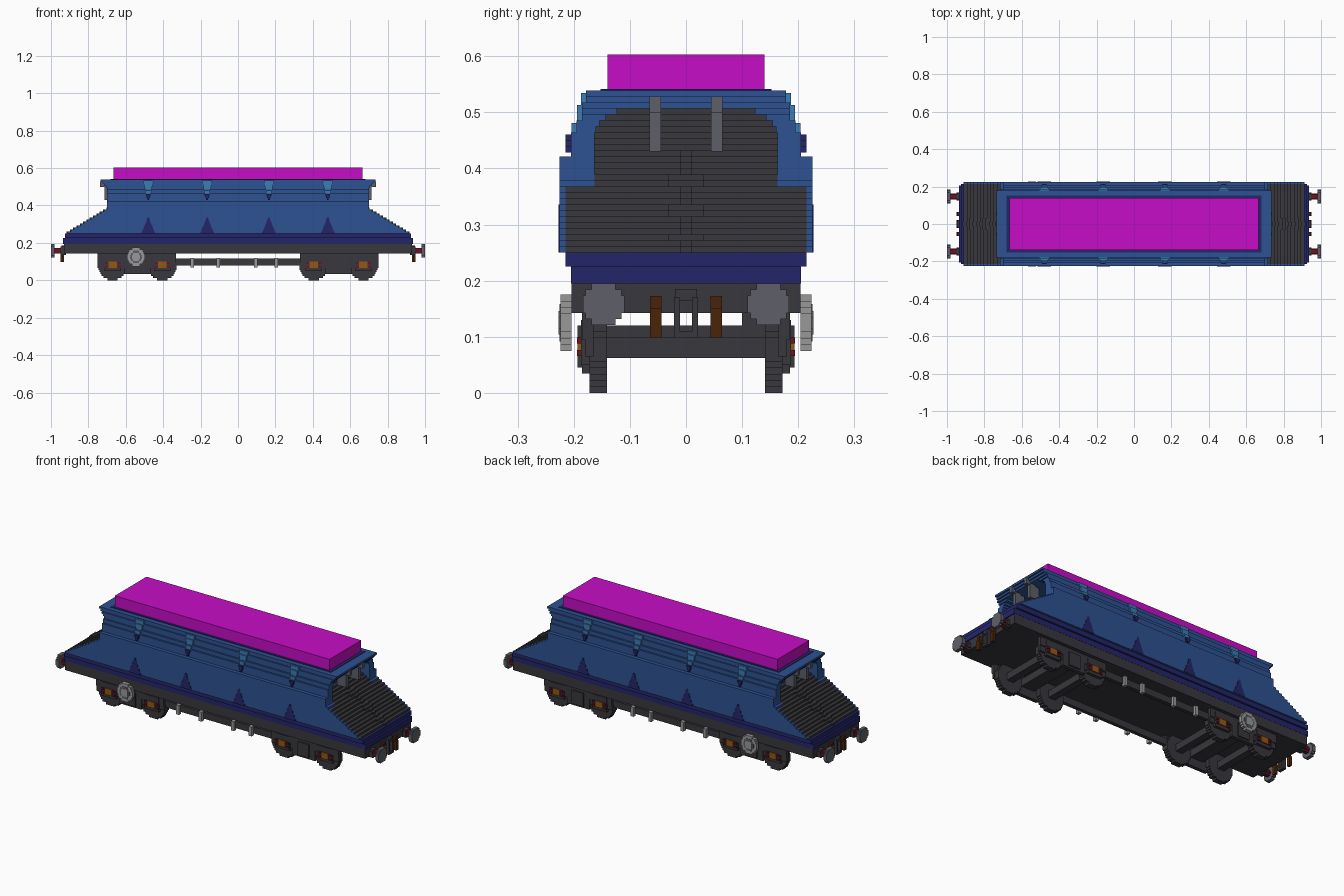
import bpy, bmesh, math
from mathutils import Matrix, Vector

cube = bpy.data.objects.get("Cube")
if cube:
    bpy.data.objects.remove(cube, do_unlink=True)

V = 0.0107  # size of one block step


def material(name, rgb):
    lin = [((c / 255 + 0.055) / 1.055) ** 2.4 if c > 10 else c / 255 / 12.92 for c in rgb] + [1.0]
    m = bpy.data.materials.new(name)
    m.diffuse_color = lin
    m.use_nodes = True
    m.node_tree.nodes["Principled BSDF"].inputs["Base Color"].default_value = lin
    return m


BLUE = material("body blue", (46, 82, 146))
NAVY = material("navy", (36, 37, 106))
SKY = material("light blue", (60, 124, 180))
DARK = material("dark grey", (56, 55, 60))
GREY = material("mid grey", (94, 96, 105))
LIGHT = material("light grey", (152, 152, 153))
LOAD = material("magenta", (198, 13, 198))
BROWN = material("brown", (74, 37, 10))
RED = material("dark red", (112, 18, 36))
OCHRE = material("ochre", (146, 88, 22))


def build(name, mat, boxes, mirror=""):
    """Make one object from (x0, x1, y0, y1, z0, z1) boxes, mirrored on the named axes."""
    for axis in mirror:
        k = 0 if axis == "x" else 2
        flipped = []
        for b in boxes:
            c = list(b)
            c[k], c[k + 1] = -b[k + 1], -b[k]
            flipped.append(c)
        boxes = list(boxes) + flipped
    bm = bmesh.new()
    for x0, x1, y0, y1, z0, z1 in boxes:
        centre = Vector((x0 + x1, y0 + y1, z0 + z1)) / 2
        size = Matrix.Diagonal((x1 - x0, y1 - y0, z1 - z0, 1))
        bmesh.ops.create_cube(bm, size=1, matrix=Matrix.Translation(centre) @ size)
    mesh = bpy.data.meshes.new(name)
    bm.to_mesh(mesh)
    bm.free()
    mesh.materials.append(mat)
    ob = bpy.data.objects.new(name, mesh)
    bpy.context.collection.objects.link(ob)
    return ob


def disc(axis, u, z, r, a0, a1):
    """Stepped disc facing along x or y, centred at (u, z)."""
    n = max(3, round(2 * r / V))
    h = 2 * r / n
    out = []
    for i in range(n):
        zc = -r + (i + 0.5) * h
        w = max(V / 2, round(math.sqrt(r * r - zc * zc) / V * 2) * V / 2)
        w = min(w, r)
        span = (u - w, u + w)
        xy = (a0, a1) + span if axis == "x" else span + (a0, a1)
        out.append(xy + (z + zc - h / 2, z + zc + h / 2))
    return out


# Hopper cross-section rules by height
def half_width(z):
    for top, w in ((0.42, 0.225), (0.46, 0.205), (0.486, 0.195), (0.515, 0.185)):
        if z < top:
            return w
    return 0.178


def slope_x(z):
    return 0.92 - (z - 0.25) * 1.66


def half_length(z):
    if z < 0.50:
        return max(0.70, slope_x(z))
    return 0.705 + (z - 0.50) * 0.9


def arch(z):
    if z < 0.365:
        return 0.215
    if z < 0.455:
        return 0.163
    t = min(1, (z - 0.455) / 0.052)
    return 0.09 + 0.073 * math.sqrt(1 - t * t)


# Hopper: stepped blue walls around sloping dark end sheets set under the eaves
walls, slopes, eaves = [], [], []
for i in range(27):
    z0 = 0.25 + i * V
    z1, zc = z0 + V, z0 + V / 2
    hx, hy, a = half_length(zc), half_width(zc), arch(zc)
    if zc < 0.507:
        walls.append((-hx, hx, a, hy, z0, z1))
        slopes.append((-slope_x(zc), slope_x(zc), -a, a, z0, z1))
    else:
        eaves.append((-hx, hx, -hy, hy, z0, z1))
build("hopper_side_walls", BLUE, walls, "y")
build("hopper_end_slopes", DARK, slopes)
build("hopper_top_rim", BLUE, eaves)

# Ladder spine and rungs lying on the end slopes
rail = []
for i in range(17):
    z0 = 0.25 + i * V
    x = slope_x(z0 + V / 2)
    w = 0.032 if i in (2, 6, 7, 11, 12) else 0.01
    rail.append((x - 0.02, x + 0.006, -w, w, z0, z0 + V))
build("end_ladders", DARK, rail, "x")
build("eave_brackets", GREY, [(0.66, 0.715, 0.045, 0.065, 0.43, 0.50),
                              (0.68, 0.738, 0.045, 0.065, 0.50, 0.528)], "xy")

# Load and dark lining of the opening
build("opening_lining", NAVY, [(-0.682, 0.682, -0.152, 0.152, 0.53, 0.5415)])
build("load", LOAD, [(-0.665, 0.665, -0.14, 0.14, 0.53, 0.603)])

# Side ribs: light blue at the top, navy tips and stepped navy feet
ribs, tips, feet = [], [], []
for x in (-0.48, -0.165, 0.165, 0.48):
    for i in range(7):
        z0 = 0.46 + i * V
        y = half_width(z0 + V / 2)
        w = 0.014 + 0.0022 * i
        ribs.append((x - w, x + w, y - 0.01, y + 0.0095, z0, z0 + V))
    for i in range(3):
        w = 0.005 + 0.004 * i
        z0 = 0.428 + i * V
        tips.append((x - w, x + w, 0.19, 0.2145, z0, z0 + V))
    for i in range(8):
        w = 0.033 * (1 - i / 8) ** 1.2 + 0.003
        z0 = 0.25 + i * V
        feet.append((x - w, x + w, 0.22, 0.2275, z0, z0 + V))
build("rib_tops", SKY, ribs, "y")
build("rib_tips", NAVY, tips, "y")
build("rib_feet", NAVY, feet, "y")

# Underframe
build("navy_sill", NAVY, [(-0.925, 0.925, -0.215, 0.215, 0.225, 0.25),
                          (-0.935, 0.935, -0.205, 0.205, 0.195, 0.225)])
build("main_frame", DARK, [(-0.93, 0.93, -0.204, 0.204, 0.142, 0.195)])
build("brake_rods", DARK, [(-0.34, 0.34, 0.15, 0.17, 0.08, 0.117)], "y")
build("rod_hangers", LIGHT, [(x - 0.009, x + 0.009, 0.165, 0.185, 0.068, 0.12)
                             for x in (-0.245, -0.105, 0.095, 0.205)], "y")

# Bogies
C = 0.5375
wheels, frames, axles, boxes, springs = [], [], [], [], []
frames += [(C - 0.205, C + 0.213, 0.165, 0.185, 0.095, 0.143),
           (C - 0.07, C + 0.07, 0.165, 0.185, 0.035, 0.10),
           (C - 0.035, C + 0.035, 0.18, 0.193, 0.045, 0.12),
           (C - 0.205, C + 0.213, 0.165, 0.18, 0.065, 0.095)]
axles += [(C - 0.04, C + 0.04, -0.17, 0.17, 0.08, 0.12),
          (C - 0.04, C + 0.04, 0.10, 0.17, 0.12, 0.143)]
for s in (-0.1325, 0.1325):
    x = C + s
    wheels += disc("y", x, 0.077, 0.077, 0.141, 0.172)
    axles.append((x - 0.02, x + 0.02, -0.145, 0.145, 0.062, 0.10))
    frames.append((x - 0.045, x + 0.045, 0.165, 0.187, 0.05, 0.13))
    boxes.append((x - 0.022, x + 0.022, 0.18, 0.193, 0.066, 0.10))
    for d in (-0.034, 0.034):
        springs += [(x + d - 0.008, x + d + 0.008, 0.18, 0.194, z, z + V) for z in (0.066, 0.088)]
build("wheels", DARK, wheels, "xy")
build("bogie_side_frames", DARK, frames, "xy")
build("axles_and_bolsters", DARK, axles, "x")
build("axle_boxes", OCHRE, boxes, "xy")
build("axle_box_springs", RED, springs, "xy")

# Handwheels on both sides
build("handwheels", LIGHT, disc("y", -0.545, 0.125, 0.05, 0.204, 0.224), "y")
build("handwheel_faces", GREY, disc("y", -0.545, 0.125, 0.033, 0.215, 0.2255), "y")
build("handwheel_hubs", LIGHT, disc("y", -0.545, 0.125, 0.021, 0.215, 0.227), "y")

# Buffers, hoses and couplings at both ends
build("buffer_heads", GREY, disc("x", 0.147, 0.158, 0.037, 0.98, 1.0), "xy")
build("buffer_shanks", RED, disc("x", 0.147, 0.158, 0.016, 0.93, 0.982), "xy")
build("buffer_bases", DARK, disc("x", 0.147, 0.158, 0.022, 0.92, 0.95), "xy")
build("brake_hoses", BROWN, [(0.925, 0.945, 0.044, 0.064, 0.15, 0.173),
                             (0.935, 0.95, 0.044, 0.064, 0.098, 0.15)], "xy")
build("couplings", DARK, [(0.925, 0.945, -0.02, 0.02, 0.165, 0.185),
                          (0.93, 0.95, 0.011, 0.021, 0.10, 0.17),
                          (0.93, 0.95, -0.021, -0.011, 0.10, 0.17),
                          (0.93, 0.95, -0.021, 0.021, 0.098, 0.109)], "x")
